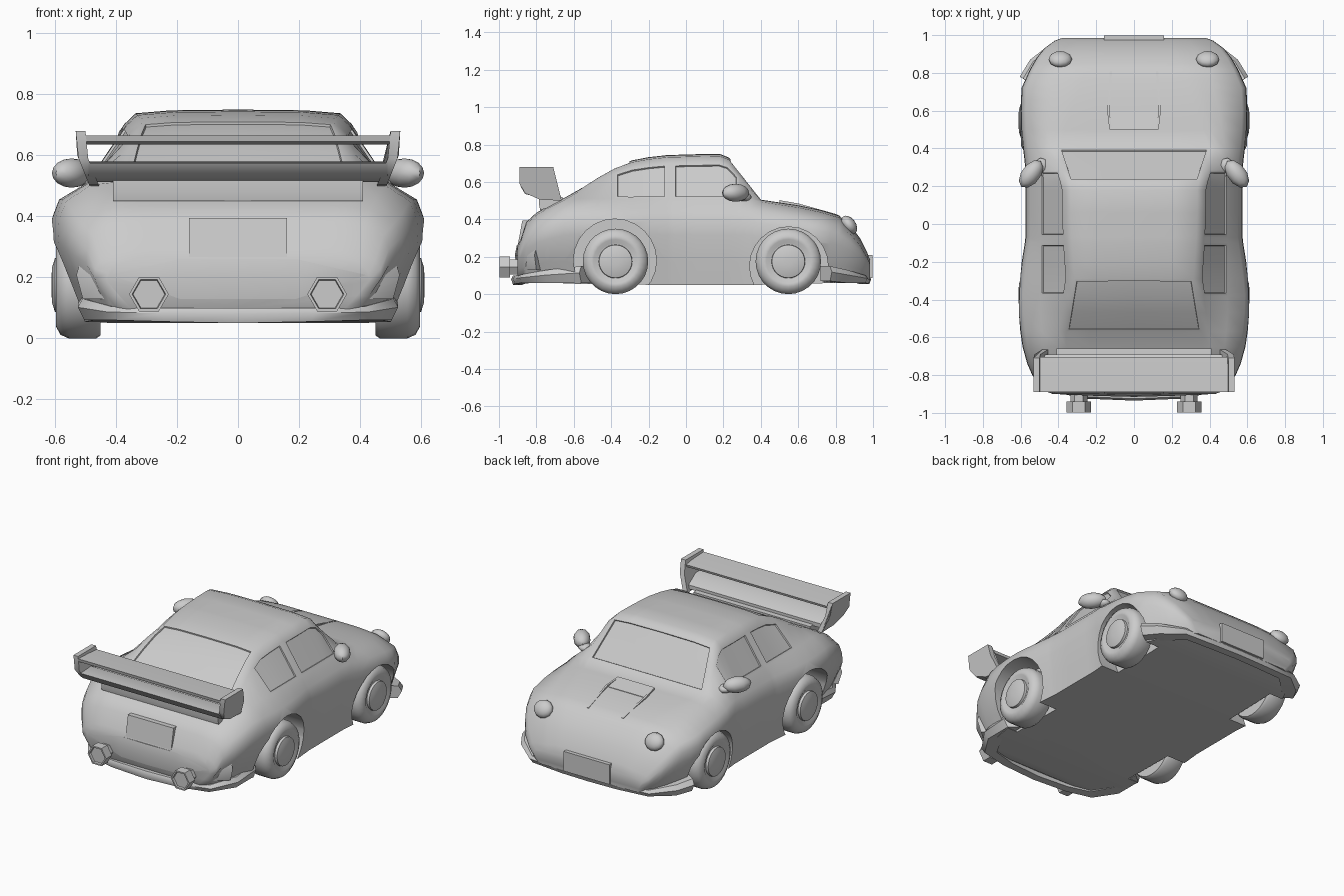
import bpy, bmesh, math
from mathutils import Matrix, Vector

if "Cube" in bpy.data.objects:
    bpy.data.objects.remove(bpy.data.objects["Cube"])


def finish(name, bm):
    bmesh.ops.recalc_face_normals(bm, faces=bm.faces)
    me = bpy.data.meshes.new(name)
    bm.to_mesh(me)
    bm.free()
    ob = bpy.data.objects.new(name, me)
    bpy.context.collection.objects.link(ob)
    return ob


def loft(rings, cap=True):
    bm = bmesh.new()
    vs = [[bm.verts.new(p) for p in r] for r in rings]
    n = len(rings[0])
    faces = {}
    for i in range(len(vs) - 1):
        for j in range(n):
            k = (j + 1) % n
            faces[i, j] = bm.faces.new((vs[i][j], vs[i][k], vs[i + 1][k], vs[i + 1][j]))
    if cap:
        bm.faces.new(vs[0])
        bm.faces.new(vs[-1])
    return bm, faces


def curve(pts):
    def f(y):
        for (a, p), (b, q) in zip(pts, pts[1:]):
            if y <= b:
                return p + (q - p) * (y - a) / (b - a)
        return pts[-1][1]
    return f


def prism(name, yz, x0, x1):
    return finish(name, loft([[(x, y, z) for y, z in yz] for x in (x0, x1)])[0])


def box(name, x, y0, y1, z0, z1):
    return prism(name, [(y0, z0), (y1, z0), (y1, z1), (y0, z1)], -x, x)


def pod(name, loc, size, rot, segs=12):
    bm = bmesh.new()
    m = Matrix.Translation(loc) @ rot @ Matrix.Diagonal((*size, 1))
    bmesh.ops.create_uvsphere(bm, u_segments=segs, v_segments=8, radius=1, matrix=m)
    return finish(name, bm)


def turned(name, prof, axis_pos, n, along_y=False):
    rings = []
    for a, r in prof:
        ring = []
        for k in range(n):
            t = 2 * math.pi * k / n
            c, s = r * math.cos(t), r * math.sin(t)
            o = (c, a, s) if along_y else (a, c, s)
            ring.append(Vector(o) + Vector(axis_pos))
        rings.append(ring)
    return finish(name, loft(rings)[0])


# Body shape curves along the length
top = curve([(-.9, .265), (-.885, .29), (-.855, .385), (-.8, .435), (-.74, .47), (-.65, .515),
             (-.57, .56), (-.47, .628), (-.38, .68), (-.29, .715), (-.15, .742), (.05, .748), (.18, .75),
             (.23, .73), (.4, .505), (.6, .475), (.72, .45), (.82, .42), (.88, .365),
             (.93, .3), (.97, .22), (.985, .18)])
wide = curve([(-.9, .43), (-.885, .47), (-.82, .53), (-.74, .565), (-.65, .59), (-.5, .612),
              (-.38, .614), (-.25, .602), (-.08, .575), (.3, .575), (.42, .59), (.55, .602),
              (.72, .595), (.82, .55), (.88, .515), (.93, .475), (.97, .42), (.985, .38)])
low = curve([(-.9, .1), (-.87, .07), (-.6, .055), (-.2, .05), (.4, .05), (.8, .06), (.985, .08)])
roof = curve([(-.9, .3), (-.65, .36), (-.57, .36), (-.29, .315), (0, .335), (.2, .335),
              (.23, .345), (.4, .4), (.6, .33), (.985, .2)])
belt = curve([(-.9, .4), (-.65, .48), (-.5, .495), (.3, .495), (.4, .48), (.6, .45), (.82, .4), (.985, .28)])
sill = curve([(-.9, .82), (-.6, .82), (-.3, .92), (-.15, .95), (.4, .95), (.7, .9), (.985, .86)])


def section(y):
    w, zb, zt, wr, wb, k = wide(y), low(y), top(y), roof(y), belt(y), sill(y)
    z = min(.51, zt - .012)
    h, c = z - zb, zt - z
    half = [(0, zb), (k * w, zb), ((1 + k) / 2 * w, zb + .27 * h), (w, zb + .58 * h), (w * .995, zb + .74 * h),
            (w * .955, zb + .88 * h), (wb, z), (wr + .038, z + .8 * c), (wr, z + .95 * c), (wr * .65, z + .99 * c), (0, zt)]
    return [(x, y, q) for x, q in half] + [(-x, y, q) for x, q in half[9:0:-1]]


stations = [-.9, -.885, -.855, -.8, -.74, -.65, -.57, -.47, -.38, -.29, -.2, -.1, -.07, .06,
            .18, .23, .285, .34, .4, .5, .6, .66, .72, .77, .82, .85, .88, .93, .97, .985]
bm, quads = loft([section(y) for y in stations])
bmesh.ops.recalc_face_normals(bm, faces=bm.faces)

# Recessed windows: rear, windscreen and two on each side
screen = (8, 9, 10, 11)
for y0, y1, cols in [(-.58, -.28, screen), (.22, .41, screen), (-.39, -.09, (6,)), (-.39, -.09, (13,)),
                     (-.08, .3, (6,)), (-.08, .3, (13,))]:
    sel = [f for (i, j), f in quads.items() if j in cols and stations[i] > y0 and stations[i + 1] < y1]
    bmesh.ops.inset_region(bm, faces=sel, thickness=.014, depth=0, use_even_offset=True)
    bmesh.ops.inset_region(bm, faces=sel, thickness=.002, depth=-.008, use_even_offset=True)
body = finish("body", bm)

# Wheel arches
cutters = []
for s in (-1, 1):
    for y, z, r in ((-.38, .18, .222), (.55, .15, .21)):
        c = turned("arch_cutter", [(s * .43, r), (s * .8, r)], (0, y, z), 24)
        c.hide_render = True
        cutters.append(c)
        m = body.modifiers.new("arch", 'BOOLEAN')
        m.operation, m.solver, m.object = 'DIFFERENCE', 'EXACT', c
bpy.context.view_layer.objects.active = body
body.select_set(True)
for m in list(body.modifiers):
    bpy.ops.object.modifier_apply(modifier=m.name)
for c in cutters:
    bpy.data.objects.remove(c)

# Wheels with dished rim and hub cap
tyre = [(.45, .10), (.45, .165), (.465, .175), (.555, .175), (.582, .163), (.597, .135), (.597, .118),
        (.585, .098), (.585, .09), (.6, .088), (.609, .06), (.612, .02)]
for s in (-1, 1):
    for y, n in ((-.377, "rear"), (.547, "front")):
        turned(n + "_wheel", [(s * a, r) for a, r in tyre], (0, y, .175), 28)


# Bumper lips swept round each end
def lip(name, plan, d):
    pts = plan + [(-x, y, a, b) for x, y, a, b in plan[-2::-1]]
    rings = [[(x * .97, y, b), (x, y + d * .01, b * .6 + a * .4), (x * .96, y, a),
              (x * .84, y - d * .05, a), (x * .84, y - d * .05, b)] for x, y, a, b in pts]
    finish(name, loft(rings)[0])


lip("rear_lip", [(.525, -.56, .06, .15), (.525, -.74, .06, .13), (.43, -.88, .06, .105),
                 (.25, -.915, .055, .1), (0, -.925, .05, .1)], -1)
lip("front_lip", [(.605, .77, .07, .15), (.55, .86, .06, .13), (.42, .96, .06, .1),
                  (.2, .975, .055, .095), (0, .98, .055, .095)], 1)
# Rear bumper band
lip("rear_bumper", [(.53, -.8, .13, .26), (.42, -.89, .13, .26), (.2, -.9, .13, .26), (0, -.905, .13, .26)], -1)

# Number plates, without lettering
prism("rear_plate", [(-.9, .26), (-.85, .26), (-.83, .395), (-.875, .395)], -.16, .16)
box("front_plate", .16, .96, .998, .085, .21)

# Rear wing: two blades, end plates and deck base
prism("upper_blade", [(-.89, .665), (-.885, .645), (-.8, .635), (-.71, .64), (-.705, .655), (-.8, .662)], -.505, .505)
prism("lower_blade", [(-.885, .575), (-.86, .535), (-.76, .512), (-.69, .515), (-.69, .54), (-.78, .58)], -.49, .49)
prism("wing_base", [(-.78, .45), (-.66, .48), (-.66, .52), (-.72, .525), (-.785, .52), (-.785, .475)], -.41, .41)
side = [(-.89, .68), (-.71, .68), (-.69, .6), (-.665, .5), (-.78, .505), (-.86, .54), (-.89, .59)]
lean = curve([(.5, .455), (.6, .495), (.68, .5)])
for s in (-1, 1):
    finish("wing_end_plate", loft([[(s * (lean(z) + t), y, z) for y, z in side] for t in (0, .032)])[0])

# Hexagonal exhausts with hollow ends
for s in (-1, 1):
    turned("exhaust", [(-.85, .045), (-.94, .045), (-.94, .065), (-.998, .065), (-.998, .055), (-.985, .052)],
           (s * .292, 0, .145), 6, True)

# Headlights, door mirrors and their stalks
for s in (-1, 1):
    pod("headlight", (s * .39, .872, .37), (.062, .055, .036), Matrix.Rotation(-.95, 4, 'X'))
    pod("door_mirror", (s * .545, .265, .542), (.05, .085, .048), Matrix.Rotation(s * .65, 4, 'Z'), 10)
    pod("mirror_stalk", (s * .49, .31, .52), (.04, .04, .025), Matrix.Rotation(s * .65, 4, 'Z'), 8)

# Bonnet scoop: centre slot and side ridges
for s in (-1, 1):
    rings = []
    for x, y, h in ((.13, .5, .012), (.142, .6, .01), (.128, .81, .003)):
        z = top(y)
        rings.append([(s * x, y, z - .02), (s * x, y, z + h), (s * (x - .012), y, z + h), (s * (x - .012), y, z - .02)])
    finish("scoop_ridge", loft(rings)[0])
prism("scoop_cover", [(.5, .48), (.5, .503), (.6, .478), (.6, .465)], -.125, .125)

# Smooth shading with crisp edges
bpy.ops.object.select_all(action='SELECT')
bpy.ops.object.shade_smooth_by_angle(angle=math.radians(48))
